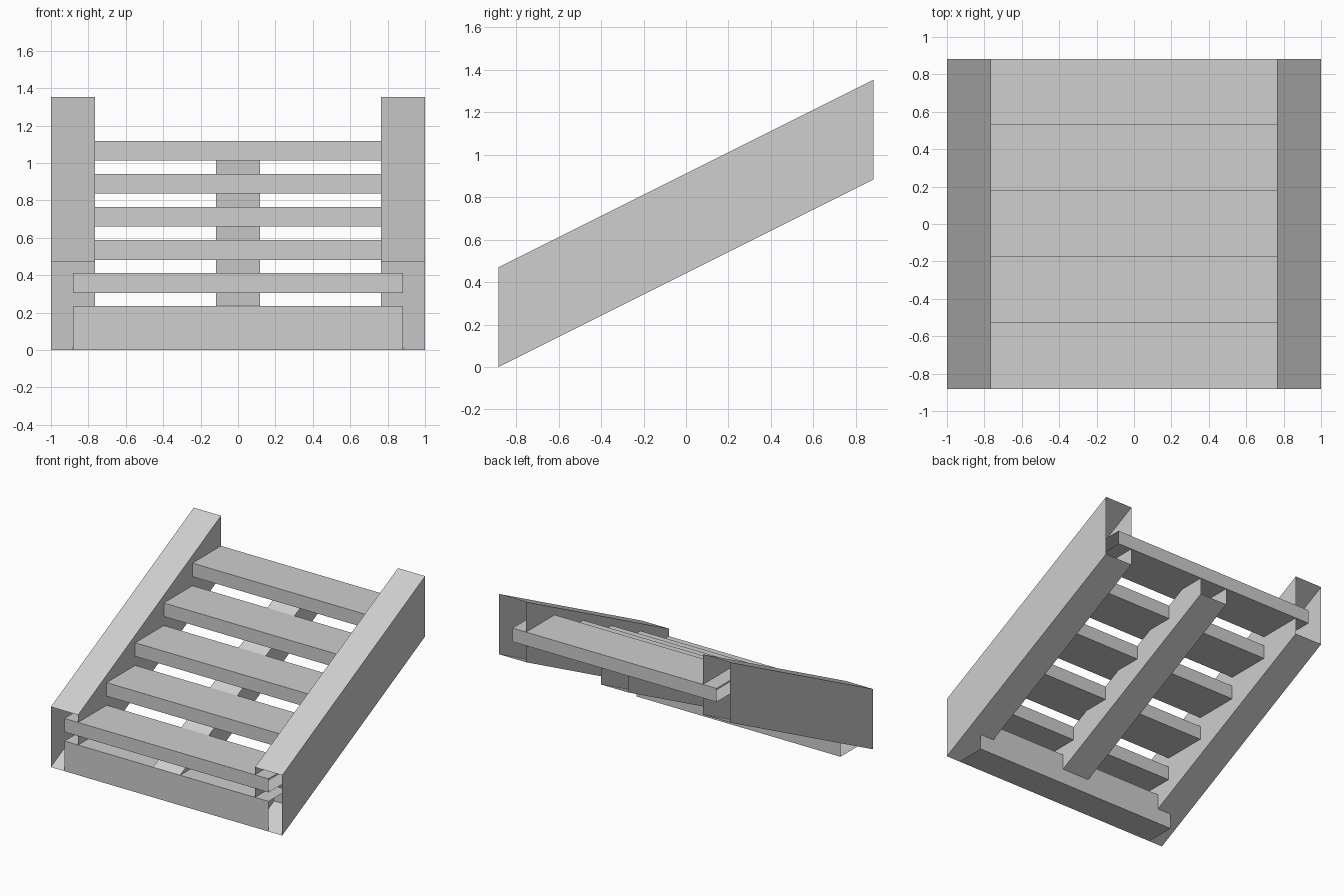
import bpy, bmesh
from mathutils import Vector

if "Cube" in bpy.data.objects:
    bpy.data.objects.remove(bpy.data.objects["Cube"], do_unlink=True)

U = 2 / 17                 # module: half the width of a side beam
HALF_RUN = 7.5 * U         # half the depth of the staircase
STEPS = 5
GOING = 3 * U
RISE = 1.5 * U

grey = bpy.data.materials.new("light_grey")
grey.use_nodes = True
grey.diffuse_color = (0.62, 0.62, 0.62, 1)
grey.node_tree.nodes["Principled BSDF"].inputs["Base Color"].default_value = grey.diffuse_color


def open_tube(name, ring, sweep):
    """Sweep a closed ring of points along a vector, leaving both ends open."""
    bm = bmesh.new()
    start = [bm.verts.new(p) for p in ring]
    end = [bm.verts.new(Vector(p) + Vector(sweep)) for p in ring]
    for i in range(len(ring)):
        j = (i + 1) % len(ring)
        bm.faces.new((start[i], start[j], end[j], end[i]))
    bmesh.ops.recalc_face_normals(bm, faces=bm.faces)
    mesh = bpy.data.meshes.new(name)
    bm.to_mesh(mesh)
    bm.free()
    mesh.materials.append(grey)
    obj = bpy.data.objects.new(name, mesh)
    bpy.context.collection.objects.link(obj)
    return obj


def sloped_beam(name, x0, x1, height):
    """Beam that climbs from the front foot to the back."""
    y = -HALF_RUN
    ring = [(x0, y, 0), (x1, y, 0), (x1, y, height), (x0, y, height)]
    open_tube(name, ring, (0, 2 * HALF_RUN, HALF_RUN))


def cross_board(name, y0, y1, z0, z1):
    """Board that runs across the stairs, its ends inside the side beams."""
    x = -7.5 * U
    ring = [(x, y0, z0), (x, y1, z0), (x, y1, z1), (x, y0, z1)]
    open_tube(name, ring, (-2 * x, 0, 0))


# Side and middle beams
sloped_beam("left_stringer", 6.5 * U, 8.5 * U, 4 * U)
sloped_beam("right_stringer", -8.5 * U, -6.5 * U, 4 * U)
sloped_beam("middle_stringer", -U, U, 2 * U)

# Foot board
cross_board("foot_board", -HALF_RUN, -HALF_RUN + 2 * U, 0, 2 * U)

# Treads
for i in range(STEPS):
    front = -HALF_RUN + i * GOING
    top = 3.5 * U + i * RISE
    cross_board(f"tread_{i + 1}", front, front + GOING, top - 0.9 * U, top)
